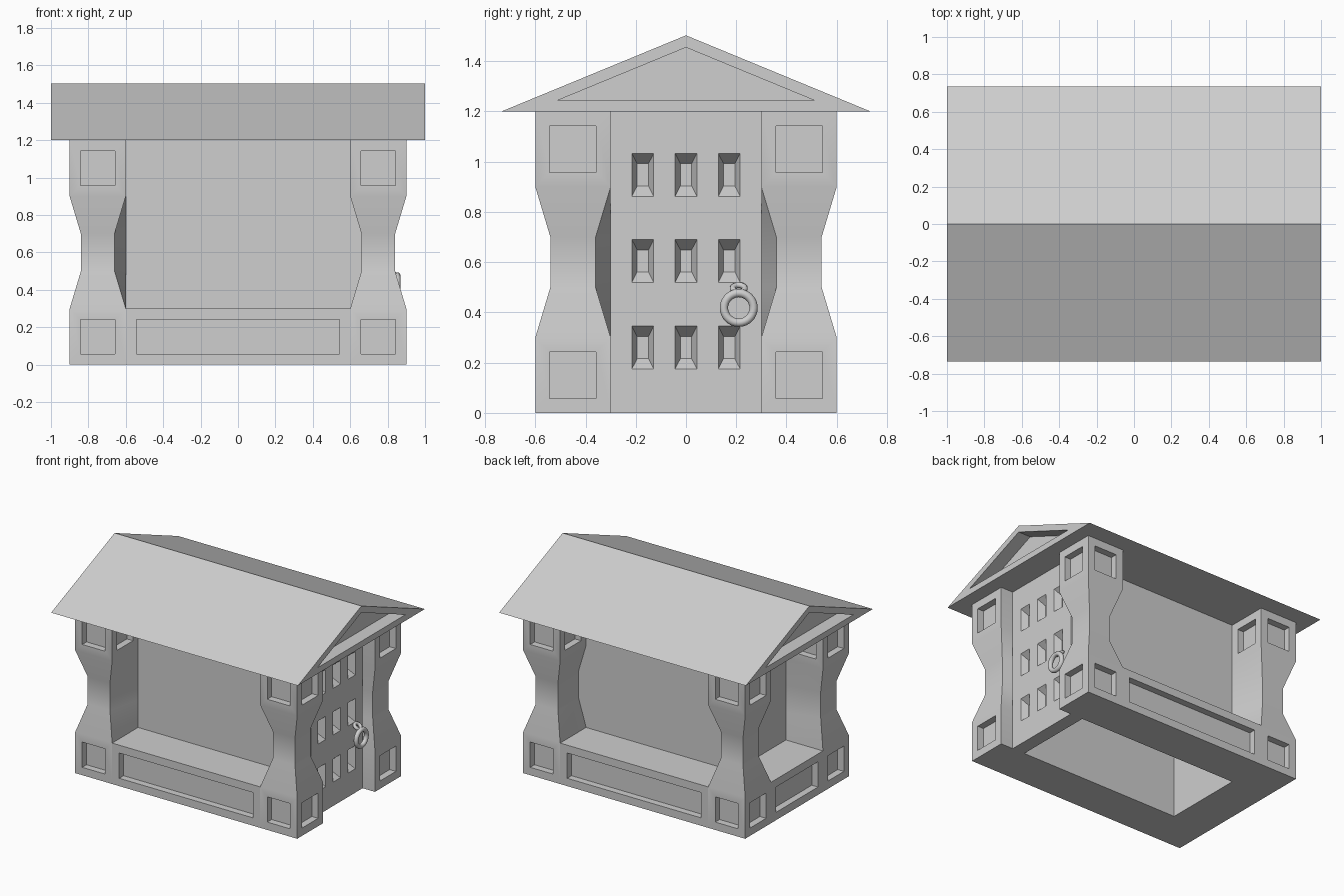
import bpy, bmesh, math
from mathutils import Vector

if "Cube" in bpy.data.objects:
    bpy.data.objects.remove(bpy.data.objects["Cube"])

stone = bpy.data.materials.new("light grey stone")
stone.diffuse_color = (0.62, 0.62, 0.62, 1)
stone.use_nodes = True
stone.node_tree.nodes["Principled BSDF"].inputs["Base Color"].default_value = stone.diffuse_color


def finish(bm, name, smooth=False):
    me = bpy.data.meshes.new(name)
    bm.to_mesh(me)
    bm.free()
    ob = bpy.data.objects.new(name, me)
    bpy.context.collection.objects.link(ob)
    me.materials.append(stone)
    if smooth:
        bpy.ops.object.select_all(action='DESELECT')
        ob.select_set(True)
        bpy.context.view_layer.objects.active = ob
        bpy.ops.object.shade_smooth_by_angle(angle=math.radians(30))
    return ob


def poly(bm, pts, outward=None):
    """Add one face, turned to look along the outward direction."""
    f = bm.faces.new([bm.verts.new(p) for p in pts])
    f.normal_update()
    if outward and f.normal.dot(Vector(outward)) < 0:
        f.normal_flip()
    return f


def recess(bm, faces, margin, depth):
    """Inset a framed panel and sink it straight in."""
    bmesh.ops.inset_individual(bm, faces=faces, thickness=margin, use_even_offset=True)
    for f in faces:
        f.normal_update()
        n, rim = f.normal.copy(), [v.co.copy() for v in f.verts]
        bmesh.ops.inset_individual(bm, faces=[f], thickness=0.001)
        for v, c in zip(f.verts, rim):
            v.co = c - n * depth


# Corner pillars with a narrowed waist and sunk square panels
def pillar(name, sx, sy):
    bm = bmesh.new()
    rings = []
    for z, w in ((0, 0), (.3, 0), (.5, .06), (.7, .06), (.9, 0), (1.2, 0)):
        inner = .6 + (w if sx > 0 else 0)
        pts = [(.9 - w, .6 - w), (.6 + w, .6 - w), (inner, .3), (.9 - w, .3 + w)]
        rings.append([bm.verts.new((sx * x, sy * y, z)) for x, y in pts])
    panels = []
    for k in range(5):
        for i in range(4):
            j = (i + 1) % 4
            f = bm.faces.new((rings[k][i], rings[k][j], rings[k + 1][j], rings[k + 1][i]))
            outer = i in (0, 3)
            inner_open = k == 4 and (i == 1 or (i == 2 and sx < 0))
            if (k in (0, 4) and outer) or inner_open:
                panels.append(f)
    bm.faces.new(rings[0])
    bmesh.ops.recalc_face_normals(bm, faces=bm.faces)
    recess(bm, panels, .0575, .05)
    finish(bm, name, True)


for sx, side in ((-1, "left"), (1, "right")):
    for sy, end in ((-1, "front"), (1, "back")):
        pillar(f"{end}_{side}_pillar", sx, sy)


# Low sills between pillars, each with a long sunk panel
def sill(name, half, inner, outer, angle):
    bm = bmesh.new()
    a, b = -outer, -inner
    f = poly(bm, [(-half, a, 0), (half, a, 0), (half, a, .3), (-half, a, .3)], (0, -1, 0))
    poly(bm, [(-half, a, .3), (half, a, .3), (half, b, .3), (-half, b, .3)], (0, 0, 1))
    poly(bm, [(-half, a, 0), (half, a, 0), (half, b, 0), (-half, b, 0)], (0, 0, -1))
    recess(bm, [f], .0575, .05)
    ob = finish(bm, name)
    ob.rotation_euler.z = angle


sill("front_sill", .6, .3, .6, 0)
sill("back_sill", .6, .3, .6, math.pi)
sill("left_sill", .3, .6, .9, -math.pi / 2)

# Thin hall walls, open underneath
bm = bmesh.new()
for s in (-1, 1):
    y = .3 * s
    poly(bm, [(-.6, y, 0), (.7, y, 0), (.7, y, 1.2), (-.6, y, 1.2)], (0, s, 0))
poly(bm, [(-.6, -.3, 0), (-.6, .3, 0), (-.6, .3, 1.2), (-.6, -.3, 1.2)], (-1, 0, 0))
finish(bm, "hall_walls")

# Right wall slab with nine tapered windows
bm = bmesh.new()
ys = [-.3, -.2155, -.1285, -.0435, .0435, .1285, .2155, .3]
zs = [0, .175, .345, .52, .69, .862, 1.033, 1.2]
grid = [[bm.verts.new((.8, y, z)) for z in zs] for y in ys]
windows = []
for i in range(7):
    for j in range(7):
        f = bm.faces.new((grid[i][j], grid[i + 1][j], grid[i + 1][j + 1], grid[i][j + 1]))
        if i % 2 and j % 2:
            windows.append(f)
bm.normal_update()
for f in windows:
    c = f.calc_center_median()
    corners = [v.co.copy() for v in f.verts]
    bmesh.ops.inset_individual(bm, faces=[f], thickness=.001)
    for v, p in zip(f.verts, corners):
        v.co = c + (p - c) * .52 - Vector((.05, 0, 0))
poly(bm, [(.7, -.3, 0), (.7, .3, 0), (.7, .3, 1.2), (.7, -.3, 1.2)], (-1, 0, 0))
poly(bm, [(.7, -.3, 0), (.7, .3, 0), (.8, .3, 0), (.8, -.3, 0)], (0, 0, -1))
for s in (-1, 1):
    y = .3 * s
    poly(bm, [(.7, y, 0), (.8, y, 0), (.8, y, 1.2), (.7, y, 1.2)], (0, s, 0))
finish(bm, "window_wall")

# Gabled roof with sunk triangular pediments
bm = bmesh.new()
tri = [(-.735, 1.2), (.735, 1.2), (0, 1.503)]
ends = [[bm.verts.new((x, y, z)) for y, z in tri] for x in (-1, 1)]
gables = [bm.faces.new(e) for e in ends]
for i in range(3):
    j = (i + 1) % 3
    bm.faces.new((ends[0][i], ends[0][j], ends[1][j], ends[1][i]))
bmesh.ops.recalc_face_normals(bm, faces=bm.faces)
recess(bm, gables, .0445, .1)
finish(bm, "roof")


# Ring handle hanging from a small loop
def torus(name, loc, rot, major, minor, n, m):
    bpy.ops.mesh.primitive_torus_add(location=loc, rotation=rot, major_radius=major,
                                     minor_radius=minor, major_segments=n, minor_segments=m)
    ob = bpy.context.object
    ob.name = name
    ob.data.materials.append(stone)
    bpy.ops.object.shade_smooth_by_angle(angle=math.radians(40))


torus("ring_handle", (.852, .21, .418), (0, math.pi / 2, 0), .059, .0165, 32, 12)
torus("handle_loop", (.823, .21, .495), (0, math.radians(35), 0), .024, .012, 20, 10)
